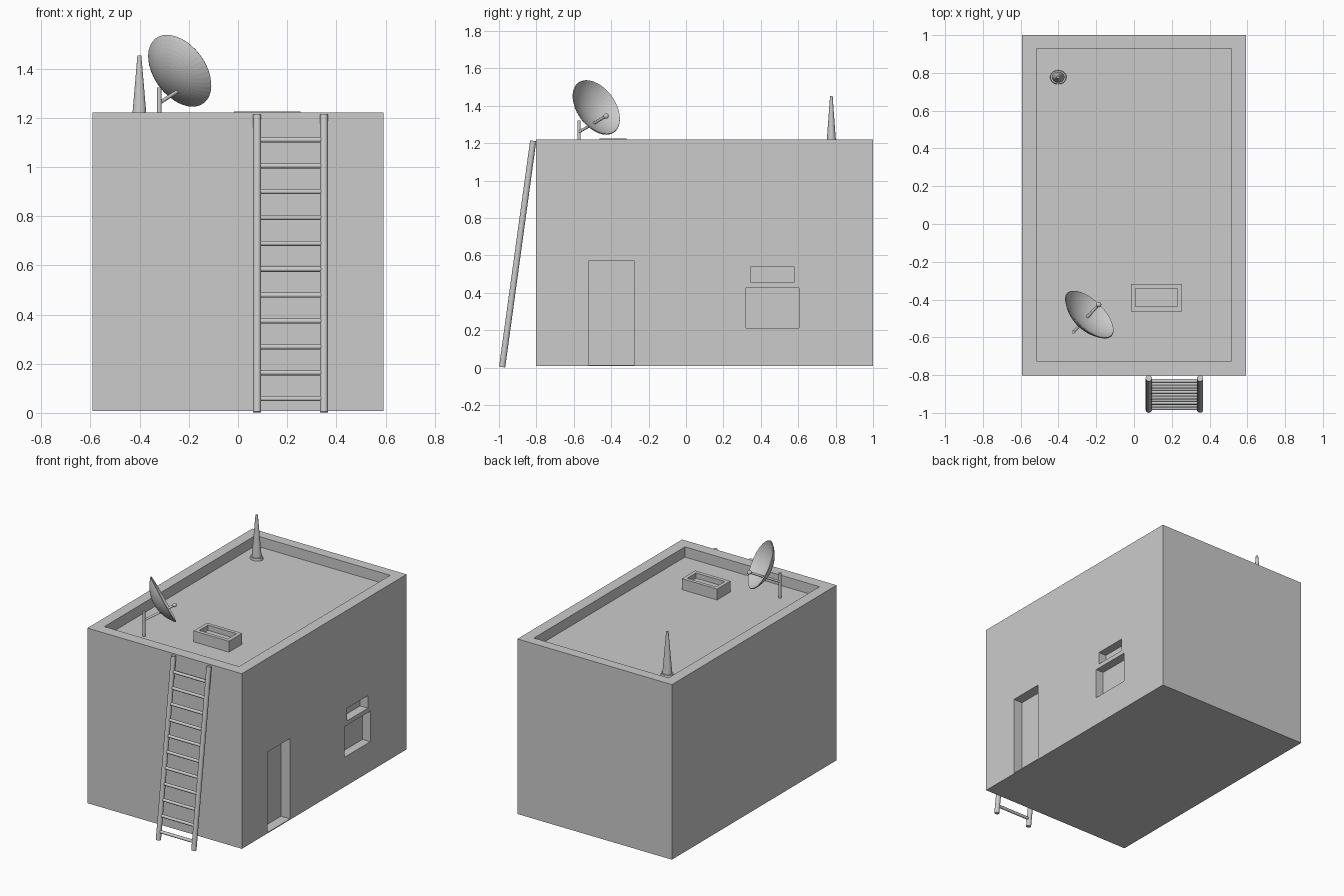
import bpy, math
from mathutils import Vector

if "Cube" in bpy.data.objects:
    bpy.data.objects.remove(bpy.data.objects["Cube"])


def box(name, lo, hi):
    lo, hi = Vector(lo), Vector(hi)
    bpy.ops.mesh.primitive_cube_add(size=1, location=(lo + hi) / 2)
    ob = bpy.context.object
    ob.name = name
    ob.scale = hi - lo
    bpy.ops.object.transform_apply(location=False, rotation=False, scale=True)
    return ob


def rod(name, a, b, r1, r2=None, sides=20):
    a, b = Vector(a), Vector(b)
    bpy.ops.mesh.primitive_cone_add(vertices=sides, radius1=r1, radius2=r1 if r2 is None else r2,
                                    depth=(b - a).length, location=(a + b) / 2)
    ob = bpy.context.object
    ob.name = name
    ob.rotation_euler = (b - a).to_track_quat('Z', 'Y').to_euler()
    bpy.ops.object.shade_smooth_by_angle(angle=math.radians(40))
    return ob


def cut(ob, lo, hi):
    cutter = box("cutter", lo, hi)
    cutter.hide_render = True
    mod = ob.modifiers.new("cut", 'BOOLEAN')
    mod.operation, mod.solver, mod.object = 'DIFFERENCE', 'EXACT', cutter
    bpy.context.view_layer.objects.active = ob
    bpy.ops.object.modifier_apply(modifier=mod.name)
    bpy.data.objects.remove(cutter)


ROOF = 1.15

# Building block with sunken roof, door recess and two window recesses
house = box("building", (-0.592, -0.803, 0.008), (0.592, 1.0, 1.221))
cut(house, (-0.517, -0.724, ROOF), (0.515, 0.93, 1.4))
cut(house, (0.522, -0.52, 0.014), (0.7, -0.275, 0.571))
cut(house, (0.532, 0.32, 0.213), (0.7, 0.603, 0.425))
cut(house, (0.532, 0.347, 0.455), (0.7, 0.578, 0.542))

# Roof hatch
hatch = box("roof_hatch", (-0.016, -0.463, ROOF - 0.005), (0.254, -0.317, 1.226))
cut(hatch, (0.009, -0.437, 1.19), (0.229, -0.342, 1.4))

# Ladder leaning on the front wall
def ladder_y(z):
    return -0.983 + (z - 0.003) * 0.166 / 1.21

for side, x in (("left", 0.078), ("right", 0.350)):
    rod("ladder_rail_" + side, (x, ladder_y(0.003), 0.003), (x, ladder_y(1.213), 1.213), 0.0165)
for i in range(11):
    z = 0.058 + i * 0.1052
    rod("ladder_rung", (0.078, ladder_y(z), z), (0.350, ladder_y(z), z), 0.0105, sides=12)

# Tapered antenna on a round foot, slightly oval
for ob in (rod("antenna_foot", (-0.401, 0.777, ROOF - 0.003), (-0.401, 0.777, ROOF + 0.016), 0.044, 0.041, 24),
           rod("antenna_mast", (-0.401, 0.777, ROOF + 0.01), (-0.401, 0.777, 1.453), 0.033, 0.008, 24)):
    ob.scale.y = 0.86

# Dish: a spherical cap pointing along n
n = Vector((0.62, 0.635, 0.455)).normalized()
centre = Vector((-0.237, -0.48, 1.391))
R, D, SEG, RINGS = 0.164, 0.066, 40, 10
sphere_r = (R * R + D * D) / (2 * D)
half = math.asin(R / sphere_r)
verts, faces = [(0, 0, -D)], []
for k in range(1, RINGS + 1):
    t = half * k / RINGS
    for s in range(SEG):
        a = 2 * math.pi * s / SEG
        verts.append((sphere_r * math.sin(t) * math.cos(a), sphere_r * math.sin(t) * math.sin(a),
                      sphere_r - D - sphere_r * math.cos(t)))
for s in range(SEG):
    s2 = (s + 1) % SEG
    faces.append((0, 1 + s, 1 + s2))
    for k in range(RINGS - 1):
        o, p = 1 + k * SEG, 1 + (k + 1) * SEG
        faces.append((o + s, p + s, p + s2, o + s2))
mesh = bpy.data.meshes.new("dish")
mesh.from_pydata(verts, [], faces)
dish = bpy.data.objects.new("dish", mesh)
bpy.context.collection.objects.link(dish)
dish.location = centre
dish.rotation_euler = n.to_track_quat('Z', 'Y').to_euler()
shell = dish.modifiers.new("shell", 'SOLIDIFY')
shell.thickness = 0.005
shell.offset = 1

# Dish post, arm through the dish and receiver ball
feed = Vector((-0.187, -0.427, 1.345))
rod("dish_post", (-0.32, -0.572, ROOF - 0.003), (-0.32, -0.572, 1.322), 0.009)
rod("dish_arm", (-0.32, -0.572, 1.26), feed, 0.0075)
bpy.ops.mesh.primitive_uv_sphere_add(segments=20, ring_count=12, radius=0.014, location=feed)
bpy.context.object.name = "dish_receiver"
bpy.ops.object.shade_smooth()
